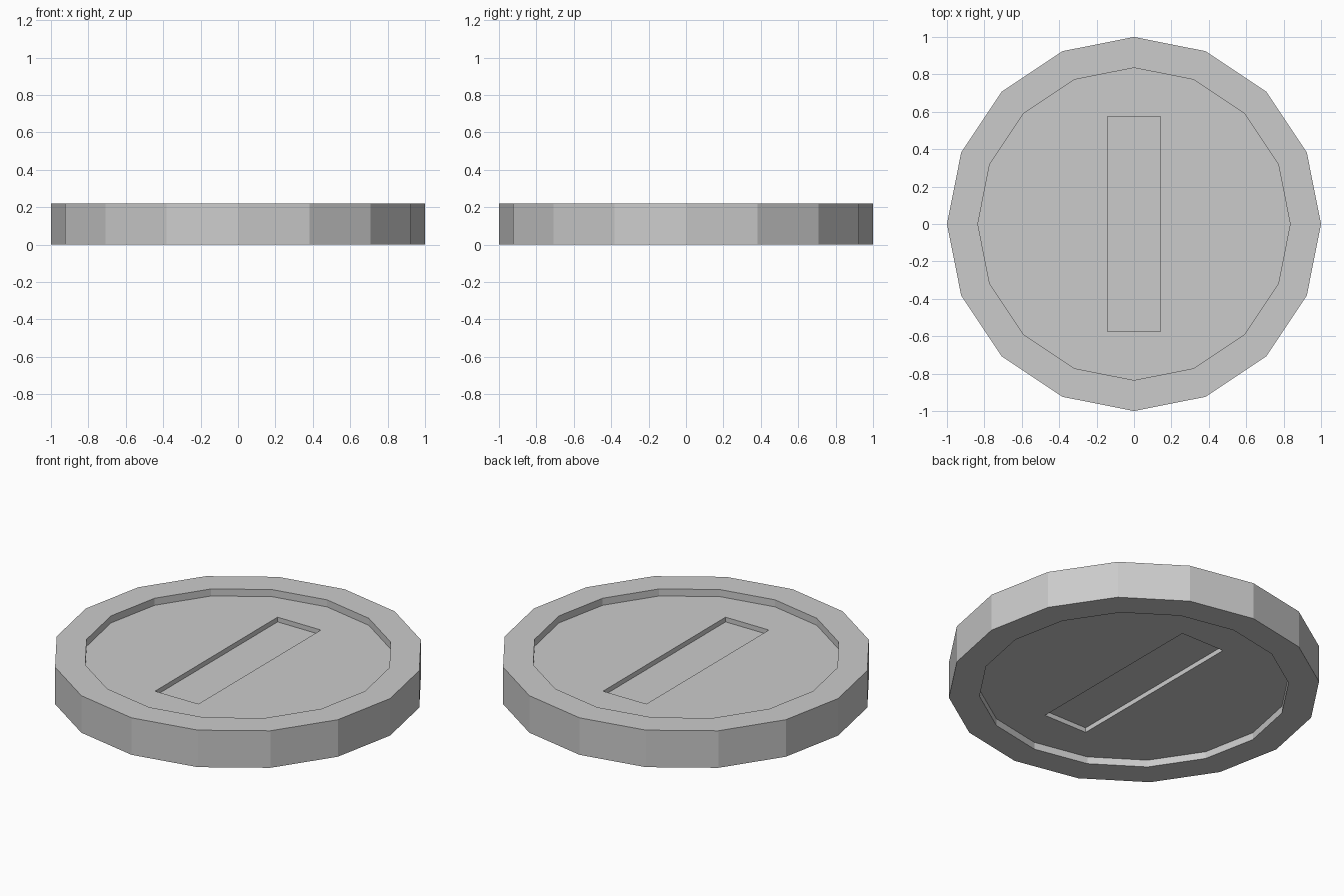
import bpy

if "Cube" in bpy.data.objects:
    bpy.data.objects.remove(bpy.data.objects["Cube"])

HEIGHT = 0.22
RECESS = 0.042   # depth of the round recess
SLOT = 0.028     # further depth of the slot
SIDES = 16


def disc(name, radius, z0, z1):
    bpy.ops.mesh.primitive_cylinder_add(vertices=SIDES, radius=radius, depth=z1 - z0,
                                        location=(0, 0, (z0 + z1) / 2))
    obj = bpy.context.object
    obj.name = name
    return obj


def block(name, sx, sy, z0, z1):
    bpy.ops.mesh.primitive_cube_add(size=1, location=(0, 0, (z0 + z1) / 2))
    obj = bpy.context.object
    obj.name = name
    obj.scale = (sx, sy, z1 - z0)
    return obj


def carve(target, cutter):
    mod = target.modifiers.new("carve", 'BOOLEAN')
    mod.operation = 'DIFFERENCE'
    mod.solver = 'EXACT'
    mod.object = cutter
    bpy.context.view_layer.update()
    bpy.context.view_layer.objects.active = target
    bpy.ops.object.modifier_apply(modifier=mod.name)
    bpy.data.objects.remove(cutter)


# Coin body
coin = disc("coin", 1.0, 0, HEIGHT)

# Round recess, leaving a rim on both faces
carve(coin, disc("recess_top", 0.835, HEIGHT - RECESS, HEIGHT + 0.1))
carve(coin, disc("recess_bottom", 0.835, -0.1, RECESS))

# Rectangular slot sunk into each recessed face
depth = RECESS + SLOT
carve(coin, block("slot_top", 0.285, 1.15, HEIGHT - depth, HEIGHT + 0.1))
carve(coin, block("slot_bottom", 0.285, 1.15, -0.1, depth))
